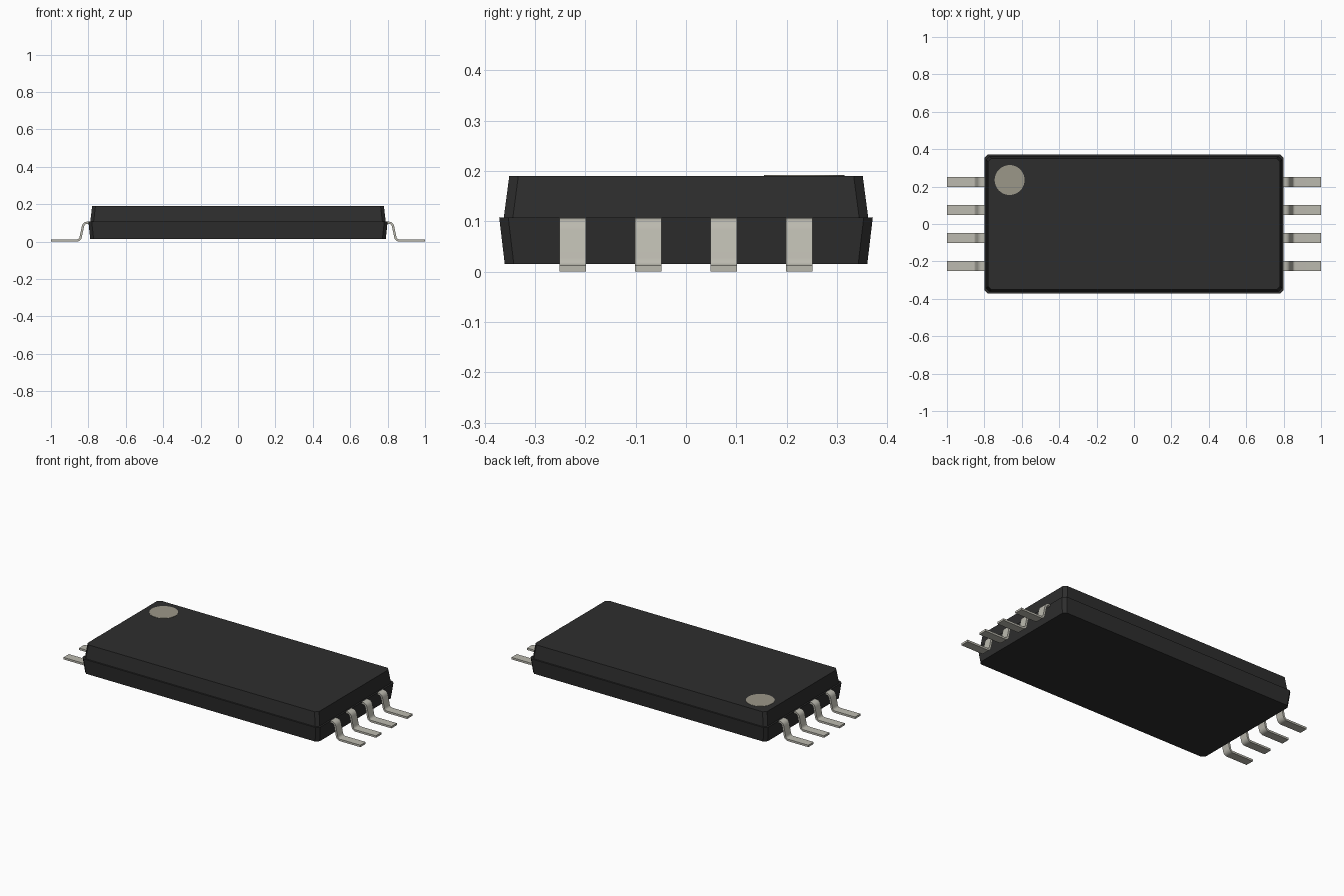
import bpy, bmesh, math
from mathutils import Vector

cube = bpy.data.objects.get("Cube")
if cube:
    bpy.data.objects.remove(cube)


def material(name, rgb):
    m = bpy.data.materials.new(name)
    m.use_nodes = True
    m.diffuse_color = (*rgb, 1)
    m.node_tree.nodes["Principled BSDF"].inputs["Base Color"].default_value = (*rgb, 1)
    return m


def add_object(name, bm, mat):
    bmesh.ops.recalc_face_normals(bm, faces=bm.faces)
    mesh = bpy.data.meshes.new(name)
    bm.to_mesh(mesh)
    bm.free()
    mesh.materials.append(mat)
    ob = bpy.data.objects.new(name, mesh)
    bpy.context.collection.objects.link(ob)
    return ob


black = material("black_plastic", (0.027, 0.027, 0.027))
metal = material("tinned_metal", (0.50, 0.49, 0.43))
tan = material("tan_paint", (0.33, 0.31, 0.25))


# Moulded body: chamfered rectangles joined from bottom to top
def chamfered_ring(bm, hx, hy, z, c=0.018):
    corners = [(hx, hy - c), (hx - c, hy), (c - hx, hy), (-hx, hy - c),
               (-hx, c - hy), (c - hx, -hy), (hx - c, -hy), (hx, c - hy)]
    return [bm.verts.new((x, y, z)) for x, y in corners]


bm = bmesh.new()
levels = [(0.79, 0.36, 0.015), (0.80, 0.371, 0.107),
          (0.79, 0.362, 0.107), (0.78, 0.351, 0.19)]
rings = [chamfered_ring(bm, *level) for level in levels]
for low, high in zip(rings, rings[1:]):
    for i in range(8):
        j = (i + 1) % 8
        bm.faces.new((low[i], low[j], high[j], high[i]))
bm.faces.new(rings[0])
bm.faces.new(rings[-1])
add_object("body", bm, black)

# Round marker plate in the corner of the top
bm = bmesh.new()
bmesh.ops.create_cone(bm, cap_ends=True, segments=48, radius1=0.08, radius2=0.08, depth=0.003)
bmesh.ops.translate(bm, verts=bm.verts, vec=(-0.665, 0.235, 0.19))
add_object("corner_marker", bm, tan)


# Bent lead: centre line with rounded corners, thickened and extruded
def rounded_path(points, cut, steps=6):
    pts = [Vector(p) for p in points]
    path = [pts[0]]
    for a, b, c in zip(pts, pts[1:], pts[2:]):
        start = b + (a - b).normalized() * cut
        end = b + (c - b).normalized() * cut
        for k in range(steps + 1):
            t = k / steps
            path.append(start * (1 - t) ** 2 + b * 2 * t * (1 - t) + end * t * t)
    return path + [pts[-1]]


def make_lead(name, side, y, width=0.052, thick=0.012):
    path = rounded_path([(0.75, 0.101), (0.825, 0.101), (0.845, 0.006), (1.0, 0.006)], 0.02)
    bm = bmesh.new()
    sections = []
    for i, p in enumerate(path):
        d = (path[min(i + 1, len(path) - 1)] - path[max(i - 1, 0)]).normalized()
        n = Vector((-d.y, d.x)) * thick / 2
        sections.append([bm.verts.new((side * q.x, y + s * width / 2, q.y))
                         for q, s in ((p + n, -1), (p + n, 1), (p - n, 1), (p - n, -1))])
    for a, b in zip(sections, sections[1:]):
        for i in range(4):
            j = (i + 1) % 4
            bm.faces.new((a[i], a[j], b[j], b[i]))
    bm.faces.new(sections[0])
    bm.faces.new(sections[-1])
    ob = add_object(name, bm, metal)
    bpy.ops.object.select_all(action="DESELECT")
    ob.select_set(True)
    bpy.context.view_layer.objects.active = ob
    bpy.ops.object.shade_smooth_by_angle(angle=math.radians(35))


for side, label in ((1, "left"), (-1, "right")):
    for i in range(4):
        make_lead(f"{label}_lead_{i + 1}", side, -0.225 + 0.15 * i)
